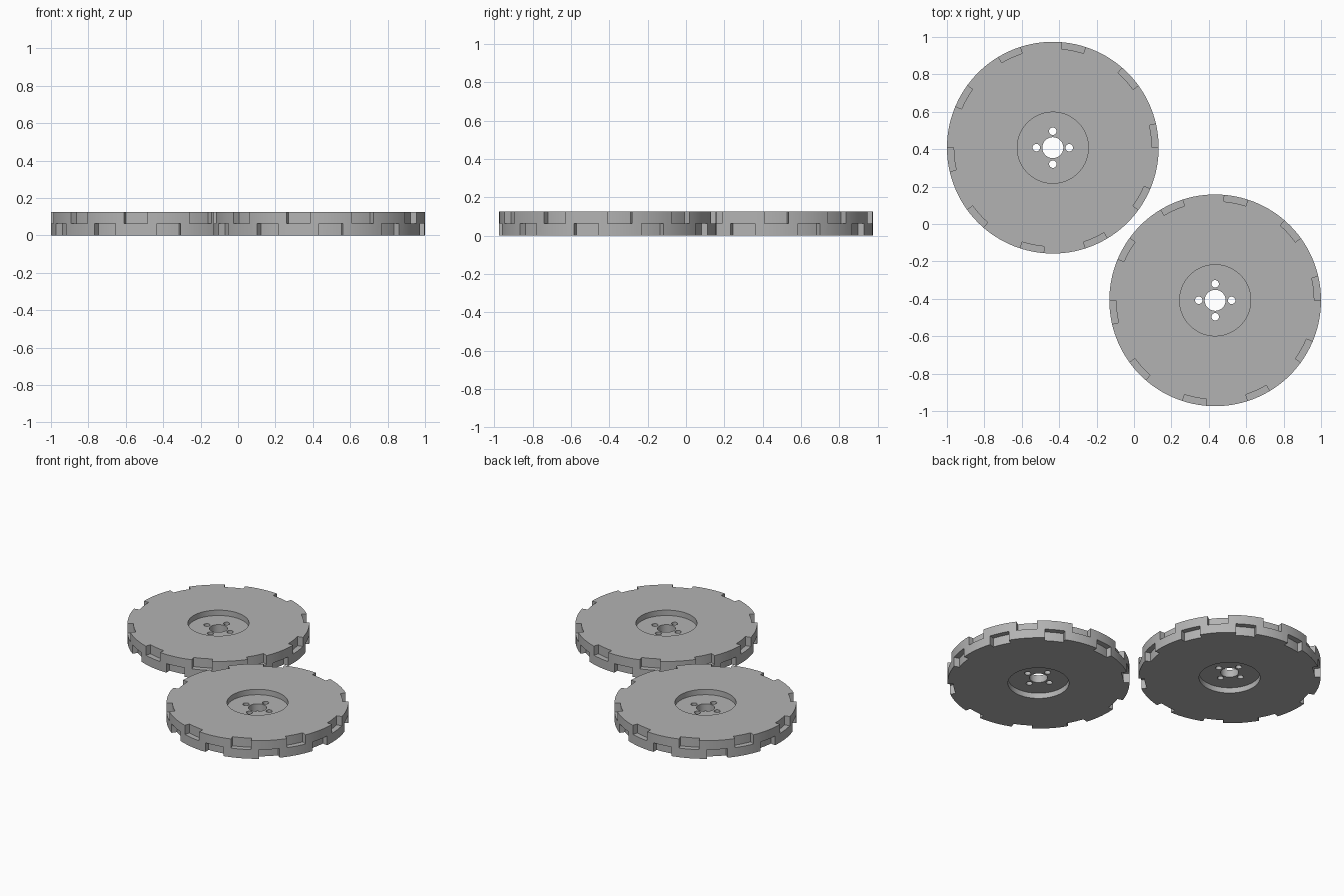
import bpy, bmesh
from math import sin, cos, radians, pi
from mathutils import Matrix, Vector

cube = bpy.data.objects.get("Cube")
if cube:
    bpy.data.objects.remove(cube, do_unlink=True)

RADIUS, HEIGHT = 0.566, 0.125
HUB_RADIUS, HUB_DEPTH, BORE = 0.19, 0.037, 0.056
NOTCH_DEPTH, NOTCH_ANGLE, NOTCHES = 0.036, 13, 10
CENTRE = Vector((0.434, -0.408, 0))

grey = bpy.data.materials.new("plain grey")
grey.use_nodes = True
colour = (0.45, 0.45, 0.45, 1)
grey.diffuse_color = colour
grey.node_tree.nodes["Principled BSDF"].inputs["Base Color"].default_value = colour


def make_object(name, bm):
    bmesh.ops.recalc_face_normals(bm, faces=bm.faces)
    mesh = bpy.data.meshes.new(name)
    bm.to_mesh(mesh)
    bm.free()
    mesh.materials.append(grey)
    obj = bpy.data.objects.new(name, mesh)
    bpy.context.collection.objects.link(obj)
    return obj


def lathe(name, profile, steps):
    """Spin a closed (radius, z) profile around the z axis."""
    bm = bmesh.new()
    verts = [bm.verts.new((r, 0, z)) for r, z in profile]
    edges = [bm.edges.new((v, verts[i - 1])) for i, v in enumerate(verts)]
    bmesh.ops.spin(bm, geom=verts + edges, cent=(0, 0, 0), axis=(0, 0, 1),
                   angle=2 * pi, steps=steps, use_merge=True)
    bmesh.ops.remove_doubles(bm, verts=bm.verts, dist=1e-5)
    return make_object(name, bm)


def add_notch(bm, start, z0, z1):
    """Curved block that bites a notch out of the rim."""
    angles = [radians(start + NOTCH_ANGLE * i / 5) for i in range(6)]
    inner, outer = RADIUS - NOTCH_DEPTH, RADIUS + 0.05
    ring = [(inner, a) for a in angles] + [(outer, a) for a in reversed(angles)]
    face = bm.faces.new([bm.verts.new((r * cos(a), r * sin(a), z0)) for r, a in ring])
    new = bmesh.ops.extrude_face_region(bm, geom=[face])["geom"]
    top = [v for v in new if isinstance(v, bmesh.types.BMVert)]
    bmesh.ops.translate(bm, verts=top, vec=(0, 0, z1 - z0))


# Wheel body with a recessed hub on both sides and a centre bore
low, high = HUB_DEPTH, HEIGHT - HUB_DEPTH
wheel = lathe("wheel_front", [(BORE, low), (HUB_RADIUS, low), (HUB_RADIUS, 0), (RADIUS, 0),
                              (RADIUS, HEIGHT), (HUB_RADIUS, HEIGHT),
                              (HUB_RADIUS, high), (BORE, high)], 120)

# Rim notches, alternating between the upper and lower halves
bm = bmesh.new()
pitch = 360 / NOTCHES
for i in range(NOTCHES):
    add_notch(bm, i * pitch, HEIGHT / 2, HEIGHT + 0.05)
    add_notch(bm, (i + 0.5) * pitch, -0.05, HEIGHT / 2)

# Four bolt holes around the bore
for i in range(4):
    place = Matrix.Rotation(i * pi / 2, 4, "Z") @ Matrix.Translation((0.088, 0, HEIGHT / 2))
    bmesh.ops.create_cone(bm, cap_ends=True, segments=24, radius1=0.02, radius2=0.02,
                          depth=HEIGHT * 2, matrix=place)
cutter = make_object("notch_cutter", bm)
cutter.hide_render = True

# Cut, then bake the result and drop the cutter
cut = wheel.modifiers.new("notches", "BOOLEAN")
cut.operation, cut.solver, cut.object = "DIFFERENCE", "EXACT", cutter
bpy.context.view_layer.update()
baked = bpy.data.meshes.new_from_object(wheel.evaluated_get(bpy.context.evaluated_depsgraph_get()))
wheel.modifiers.clear()
wheel.data = baked
bpy.data.objects.remove(cutter, do_unlink=True)

# Smooth the round walls and keep the corners sharp
bpy.ops.object.select_all(action="DESELECT")
wheel.select_set(True)
bpy.context.view_layer.objects.active = wheel
bpy.ops.object.shade_smooth_by_angle(angle=radians(30))

# Second wheel shares the same mesh
wheel.location = CENTRE
twin = wheel.copy()
twin.name = "wheel_back"
twin.location = -CENTRE
bpy.context.collection.objects.link(twin)
